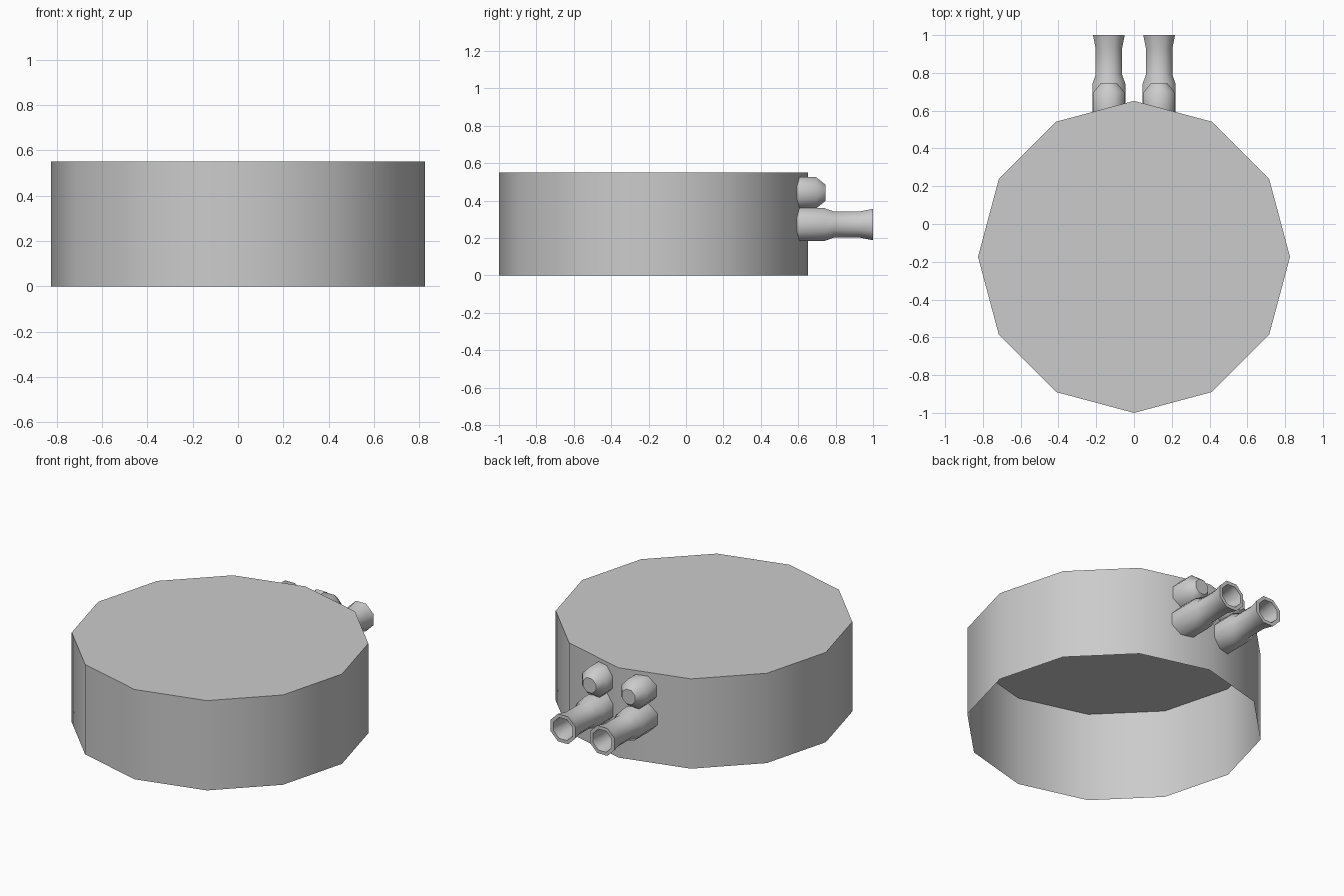
import bpy, bmesh, math

if "Cube" in bpy.data.objects:
    bpy.data.objects.remove(bpy.data.objects["Cube"])

CY, R, H = -0.174, 0.826, 0.55


def finish(name, bm, angle):
    bmesh.ops.recalc_face_normals(bm, faces=bm.faces)
    me = bpy.data.meshes.new(name)
    bm.to_mesh(me)
    bm.free()
    ob = bpy.data.objects.new(name, me)
    bpy.context.collection.objects.link(ob)
    bpy.ops.object.select_all(action='DESELECT')
    ob.select_set(True)
    bpy.context.view_layer.objects.active = ob
    bpy.ops.object.shade_smooth_by_angle(angle=math.radians(angle))
    return ob


def wall_y(x):
    # back wall of the twelve-sided drum near x = 0
    return CY + R - abs(x) * math.tan(math.radians(15))


def lathe_y(name, x, z, profile, sides=8):
    # rings along y; the first ring (y = None) is trimmed to the drum wall
    bm = bmesh.new()
    rings = []
    for y, r in profile:
        ring = []
        for i in range(sides):
            a = 2 * math.pi * (i + 0.5) / sides
            px = x + r * math.cos(a) / math.cos(math.pi / sides)
            pz = z + r * math.sin(a) / math.cos(math.pi / sides)
            ring.append(bm.verts.new((px, wall_y(px) if y is None else y, pz)))
        rings.append(ring)
    for a, b in zip(rings, rings[1:]):
        for i in range(sides):
            j = (i + 1) % sides
            bm.faces.new((a[i], a[j], b[j], b[i]))
    bm.faces.new(rings[-1])
    return finish(name, bm, 46)


# Drum: open underneath, flat lid on top
bm = bmesh.new()
low, top = [[bm.verts.new((R * math.cos(k * math.pi / 6),
                           CY + R * math.sin(k * math.pi / 6), z))
             for k in range(12)] for z in (0, H)]
for i in range(12):
    j = (i + 1) % 12
    bm.faces.new((low[i], low[j], top[j], top[i]))
bm.faces.new(top)
finish("drum", bm, 40)

# Flared outlet with hollow mouth, and the bolt-like cap above it
outlet = [(None, 0.088), (0.74, 0.088), (0.79, 0.07), (0.93, 0.07),
          (1.0, 0.084), (1.0, 0.064), (0.93, 0.054), (0.80, 0.054)]
knob = [(None, 0.084), (0.695, 0.084), (0.745, 0.044)]
for side, x in (("left", -0.133), ("right", 0.133)):
    lathe_y(side + "_outlet_pipe", x, 0.272, outlet)
    lathe_y(side + "_cap_knob", x, 0.442, knob)
